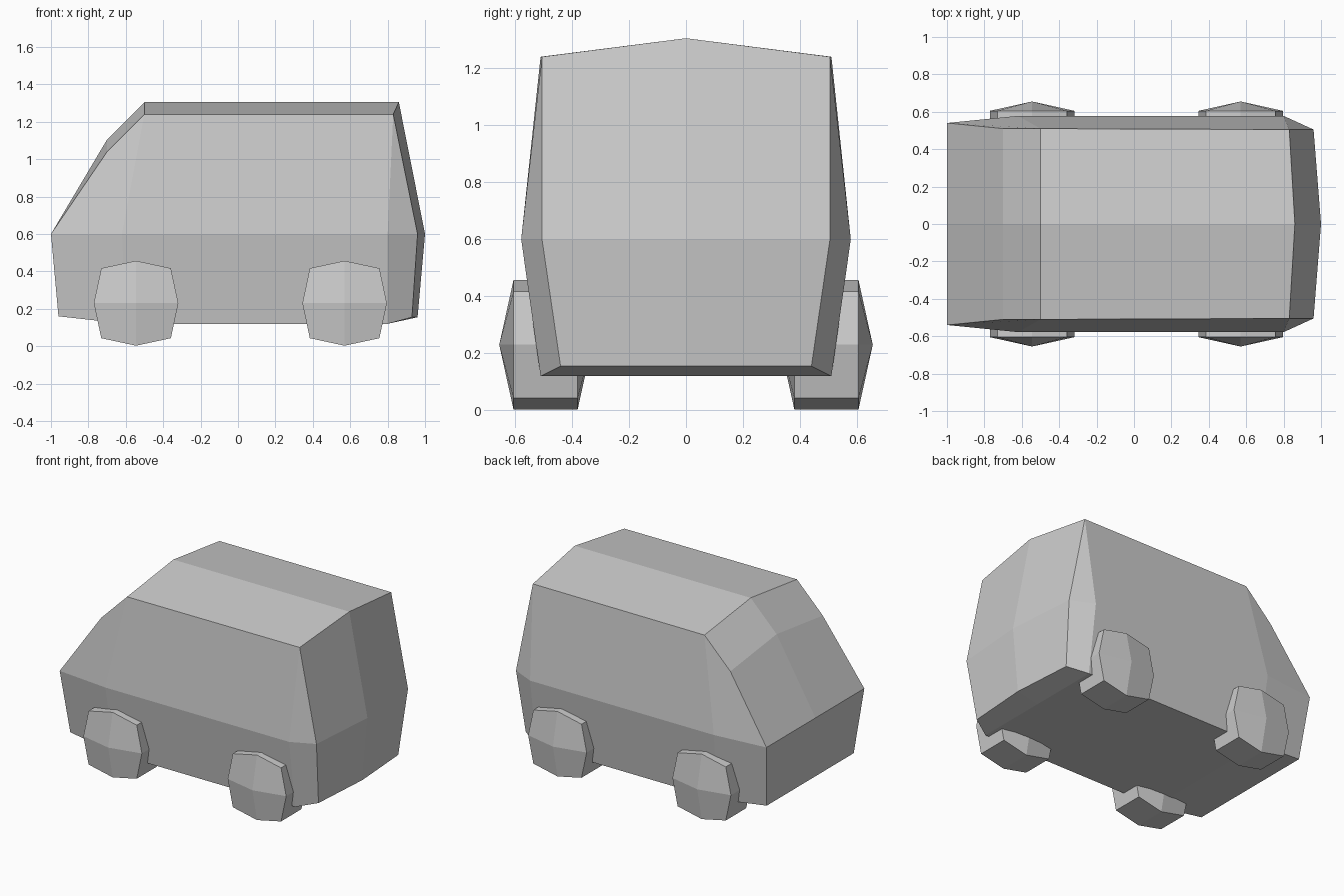
import bpy, bmesh

if "Cube" in bpy.data.objects:
    bpy.data.objects.remove(bpy.data.objects["Cube"])

def make_object(name, faces):
    """Build a mesh from faces given as corner points, welding shared corners."""
    bm = bmesh.new()
    for face in faces:
        bm.faces.new([bm.verts.new(p) for p in face])
    bmesh.ops.remove_doubles(bm, verts=bm.verts, dist=0.0005)
    bmesh.ops.recalc_face_normals(bm, faces=bm.faces)
    me = bpy.data.meshes.new(name)
    bm.to_mesh(me)
    bm.free()
    ob = bpy.data.objects.new(name, me)
    bpy.context.collection.objects.link(ob)
    return ob

# Van body: profiles of the near half, running nose to tail
sill = [(-0.96, -0.48, 0.16), (-0.60, -0.51, 0.12), (0.80, -0.51, 0.12), (0.93, -0.44, 0.155), (0.96, 0, 0.155)]
waist = [(-1.0, -0.54, 0.6), (-0.62, -0.578, 0.6), (0.80, -0.578, 0.6), (0.96, -0.505, 0.6), (1.0, 0, 0.6)]
screen, roof_front, roof_rear = (-0.70, -0.51, 1.04), (-0.50, -0.51, 1.24), (0.83, -0.505, 1.24)
ridge_screen, ridge_front, ridge_rear = (-0.70, 0, 1.105), (-0.50, 0, 1.305), (0.86, 0, 1.305)

def centre(p):
    return (p[0], 0, p[2])

# Lower side and tail panels
panels = [(sill[i], sill[i + 1], waist[i + 1], waist[i]) for i in range(4)]
# Floor
floor = sill[:3]
panels += [(floor[i], floor[i + 1], centre(floor[i + 1]), centre(floor[i])) for i in range(2)]
panels.append((sill[2], sill[3], sill[4], centre(sill[2])))
# Nose, windscreen and roof
panels += [
    (sill[0], waist[0], centre(waist[0]), centre(sill[0])),
    (waist[0], screen, ridge_screen, centre(waist[0])),
    (screen, roof_front, ridge_front, ridge_screen),
    (roof_front, roof_rear, ridge_rear, ridge_front),
]
# Upper side and upper tail
panels += [
    (waist[0], waist[1], roof_front, screen),
    (waist[1], waist[2], roof_rear, roof_front),
    (waist[2], waist[3], roof_rear),
    (waist[3], waist[4], ridge_rear, roof_rear),
]
body = make_object("van_body", panels)
mirror = body.modifiers.new("Mirror", 'MIRROR')
mirror.use_axis = (False, True, False)

# Wheels: eight-sided drums with a bulged centre on both faces
rim = [(0, 0.227), (0.186, 0.187), (0.226, 0), (0.186, -0.187),
       (0, -0.227), (-0.186, -0.187), (-0.226, 0), (-0.186, 0.187)]

def wheel(name, cx, side):
    cz = 0.23
    outer, inner = [[(cx + x, side * y, cz + z) for x, z in rim] for y in (0.605, 0.38)]
    faces = [(outer[i - 1], outer[i], inner[i], inner[i - 1]) for i in range(8)]
    for ring, y in ((outer, 0.655), (inner, 0.33)):
        hub = (cx, side * y, cz)
        faces += [(hub, ring[i], ring[i + 1], ring[(i + 2) % 8]) for i in range(0, 8, 2)]
    make_object(name, faces)

for end, cx in (("front", -0.545), ("rear", 0.57)):
    for label, side in (("near", -1), ("far", 1)):
        wheel(f"{end}_wheel_{label}", cx, side)
